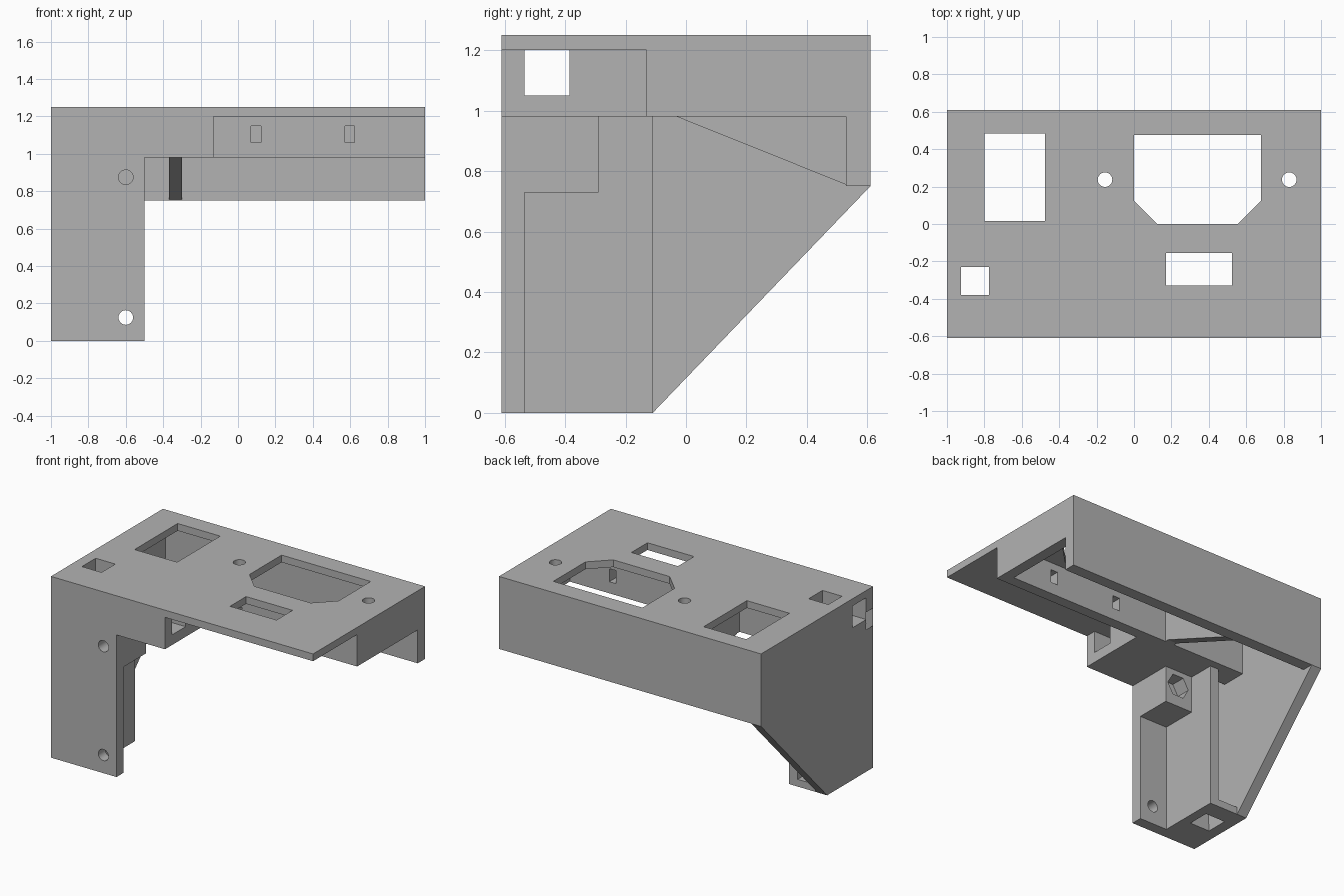
import bpy, bmesh, math
from mathutils import Matrix, Vector

if "Cube" in bpy.data.objects:
    bpy.data.objects.remove(bpy.data.objects["Cube"], do_unlink=True)

grey = bpy.data.materials.new("plain grey")
grey.use_nodes = True
grey.diffuse_color = (0.45, 0.45, 0.45, 1)
grey.node_tree.nodes["Principled BSDF"].inputs["Base Color"].default_value = grey.diffuse_color


def add_object(name, bm):
    bmesh.ops.recalc_face_normals(bm, faces=bm.faces)
    mesh = bpy.data.meshes.new(name)
    bm.to_mesh(mesh)
    bm.free()
    mesh.materials.append(grey)
    ob = bpy.data.objects.new(name, mesh)
    bpy.context.collection.objects.link(ob)
    return ob


def box(name, x, y, z):
    bm = bmesh.new()
    bmesh.ops.create_cube(bm, size=1)
    for v in bm.verts:
        v.co = [(lo + hi) / 2 + c * (hi - lo) for c, (lo, hi) in zip(v.co, (x, y, z))]
    return add_object(name, bm)


def prism(name, outline, axis, lo, hi):
    """Extrude an outline along x (outline in y, z) or z (outline in x, y)."""
    bm = bmesh.new()
    place = (lambda a, b: (lo, a, b)) if axis == "x" else (lambda a, b: (a, b, lo))
    face = bm.faces.new([bm.verts.new(place(*p)) for p in outline])
    new = bmesh.ops.extrude_face_region(bm, geom=[face])["geom"]
    shift = Vector((hi - lo, 0, 0)) if axis == "x" else Vector((0, 0, hi - lo))
    bmesh.ops.translate(bm, vec=shift, verts=[v for v in new if isinstance(v, bmesh.types.BMVert)])
    return add_object(name, bm)


def rod(name, centre, radius, length, sides, along_y):
    bm = bmesh.new()
    turn = Matrix.Rotation(math.pi / 2, 4, "X") if along_y else Matrix()
    spin = Matrix.Rotation(math.pi / 2, 4, "Z") if sides == 6 else Matrix()
    bmesh.ops.create_cone(bm, cap_ends=True, segments=sides, radius1=radius, radius2=radius,
                          depth=length, matrix=Matrix.Translation(centre) @ turn @ spin)
    return add_object(name, bm)


def combine(target, tools, operation):
    """Apply each tool to the target and remove it."""
    for tool in tools:
        mod = target.modifiers.new(tool.name, "BOOLEAN")
        mod.operation, mod.solver, mod.object = operation, "EXACT", tool
        bpy.context.view_layer.objects.active = target
        bpy.ops.object.modifier_apply(modifier=mod.name)
        bpy.data.objects.remove(tool, do_unlink=True)


# Wall, deck and underside levels
FRONT, BACK, TOP, DECK, UNDER = -0.61, 0.61, 1.25, 1.20, 0.98
INNER = 0.53

bracket = box("bracket", (-1, 1), (FRONT, BACK), (DECK, TOP))
side_wall = prism("side_wall", [(FRONT, 0), (-0.11, 0), (BACK, 0.75), (BACK, TOP), (FRONT, TOP)],
                  "x", -1, -0.925)
divider = prism("divider_rib", [(-0.1, UNDER), (-0.03, UNDER), (INNER, 0.755), (0.57, 0.755),
                                (0.57, 1.22), (-0.1, 1.22)], "x", -0.37, -0.30)

# Deck supports, leg and screw boss
combine(bracket, [
    side_wall,
    box("back_wall", (-1, 1), (INNER, BACK), (0.75, TOP)),
    box("slotted_wall", (-1, 1), (-0.13, -0.055), (UNDER, TOP)),
    box("end_wall", (0.925, 1), (-0.13, 0.57), (UNDER, TOP)),
    box("front_block", (-1, -0.13), (FRONT, -0.1), (UNDER, TOP)),
    divider,
    box("leg_flange", (-1, -0.5), (FRONT, -0.535), (0, 1.1)),
    box("leg_column", (-1, -0.71), (FRONT, -0.11), (0, 1.1)),
    box("screw_boss", (-0.8, -0.5), (-0.56, -0.29), (0.73, 1.1)),
], "UNION")

# Cable channel, cable tunnel, deck windows, slots and screw holes
cutters = [
    box("leg_channel", (-0.925, -0.775), (-0.385, -0.08), (0.05, UNDER)),
    box("cable_shaft", (-0.925, -0.775), (-0.38, -0.23), (-0.1, 1.4)),
    box("cable_tunnel", (-1.1, 0), (-0.535, -0.385), (1.05, DECK)),
    box("square_window", (-0.80, -0.475), (0.015, 0.485), (1.1, 1.4)),
    box("small_window", (0.17, 0.525), (-0.33, -0.155), (1.1, 1.4)),
    prism("socket_window", [(0, 0.475), (0, 0.125), (0.125, 0), (0.555, 0), (0.68, 0.125),
                            (0.68, 0.475)], "z", 1.1, 1.4),
    rod("nut_pocket", (-0.6, -0.29, 0.875), 0.082, 0.2, 6, True),
]
cutters += [box("slot", (x, x + 0.052), (-0.2, 0), (1.06, 1.15)) for x in (0.07, 0.572)]
cutters += [rod("deck_hole", (x, 0.237, TOP), 0.039, 0.3, 24, False) for x in (-0.155, 0.83)]
cutters += [rod("leg_hole", (-0.6, -0.45, z), 0.039, 0.5, 24, True) for z in (0.125, 0.875)]
combine(bracket, cutters, "DIFFERENCE")

# Clean up flat faces
bm = bmesh.new()
bm.from_mesh(bracket.data)
bmesh.ops.remove_doubles(bm, verts=bm.verts, dist=0.0005)
bmesh.ops.dissolve_limit(bm, angle_limit=0.01, verts=bm.verts, edges=bm.edges)
bm.to_mesh(bracket.data)
bm.free()
bracket.select_set(True)
bpy.context.view_layer.objects.active = bracket
bpy.ops.object.shade_smooth_by_angle(angle=math.radians(20))
